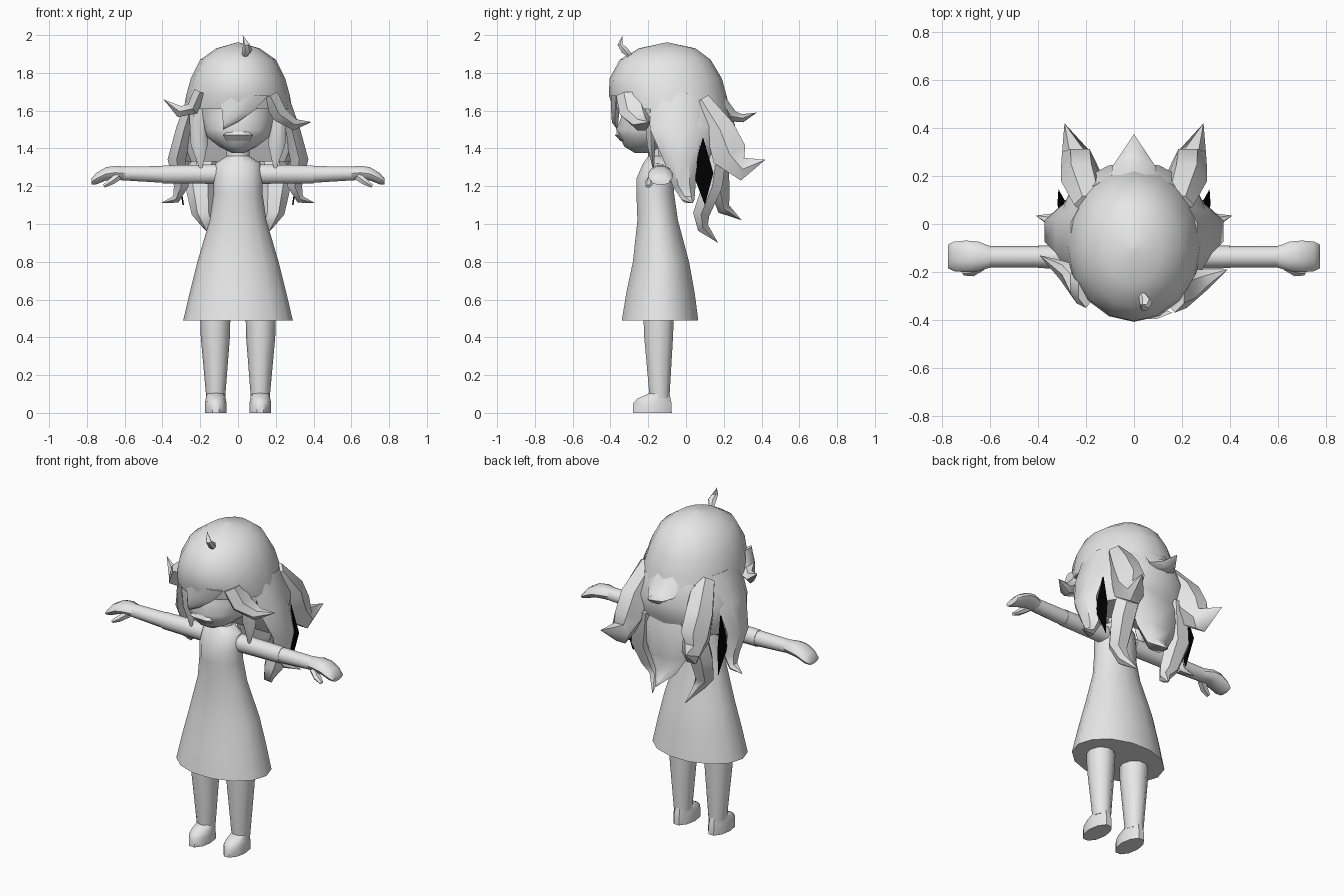
import bpy, bmesh, math
from mathutils import Vector


def material(name, rgb):
    m = bpy.data.materials.new(name)
    m.diffuse_color = (*rgb, 1)
    return m


GREY = material("light grey", (0.8, 0.8, 0.8))
BLACK = material("black", (0.0, 0.0, 0.0))
X, Y, Z = Vector((1, 0, 0)), Vector((0, 1, 0)), Vector((0, 0, 1))


def loft(name, rings, u=X, v=None, n=12, arc=(0, 360), mat=GREY, side=1, angle=45):
    """Closed loft through rings (x, y, z, a, b); a lies along u, b along v
    (or across the path when v is None). side=-1 mirrors it in x."""
    bm = bmesh.new()
    full = arc[1] - arc[0] == 360
    step = (arc[1] - arc[0]) / (n if full else n - 1)
    loops = []
    for i, (x, y, z, a, b) in enumerate(rings):
        p = Vector((x, y, z))
        w = v
        if w is None:
            t = Vector(rings[min(i + 1, len(rings) - 1)][:3]) - Vector(rings[max(i - 1, 0)][:3])
            w = t.cross(u).normalized()
        loop = []
        for k in range(n):
            th = math.radians(arc[0] + k * step)
            q = p + u * (a * math.cos(th)) + w * (b * math.sin(th))
            loop.append(bm.verts.new((q.x * side, q.y, q.z)))
        loops.append(loop)
    for lo, hi in zip(loops, loops[1:]):
        for k in range(n):
            j = (k + 1) % n
            bm.faces.new((lo[k], lo[j], hi[j], hi[k]))
    bm.faces.new(loops[0])
    bm.faces.new(loops[-1])
    bmesh.ops.remove_doubles(bm, verts=bm.verts, dist=0.0005)
    bmesh.ops.recalc_face_normals(bm, faces=bm.faces)
    me = bpy.data.meshes.new(name)
    bm.to_mesh(me)
    bm.free()
    me.materials.append(mat)
    me.polygons.foreach_set("use_smooth", [True] * len(me.polygons))
    me.set_sharp_from_angle(angle=math.radians(angle))
    ob = bpy.data.objects.new(name, me)
    bpy.context.collection.objects.link(ob)
    return ob


def pair(name, rings, **kw):
    loft(name + "_left", rings, side=1, **kw)
    loft(name + "_right", rings, side=-1, **kw)


def level(rows):
    """Rows (z, y_front, y_back, half_width) to horizontal rings."""
    return [(0, (f + b) / 2, z, w, (b - f) / 2) for z, f, b, w in rows]


# Dress and neck
loft("dress", level([
    (0.49, -0.345, 0.07, 0.29), (0.64, -0.32, 0.05, 0.255), (0.8, -0.285, 0.02, 0.215),
    (1.02, -0.26, -0.04, 0.15), (1.16, -0.265, -0.06, 0.13), (1.24, -0.265, -0.06, 0.13),
    (1.32, -0.23, -0.07, 0.12), (1.36, -0.2, -0.09, 0.06)]), v=Y, n=14)
loft("neck", level([(1.32, -0.2, -0.09, 0.06), (1.45, -0.2, -0.09, 0.06)]), v=Y, n=8)

# Legs and shoes
pair("leg", [(0.12, -0.145, 0.52, 0.08, 0.085), (0.12, -0.145, 0.4, 0.077, 0.08),
             (0.118, -0.14, 0.08, 0.05, 0.055)], v=Y, n=10)
pair("shoe", [(0.118, -0.178, 0, 0.058, 0.108), (0.118, -0.178, 0.05, 0.058, 0.107),
              (0.118, -0.17, 0.075, 0.053, 0.093), (0.118, -0.14, 0.105, 0.048, 0.055)],
     v=Y, n=10)

# Arms, sleeves, hands and thumbs
pair("sleeve", [(0.1, -0.14, 1.264, 0.05, 0.054), (0.4, -0.137, 1.262, 0.047, 0.05)],
     u=Y, v=Z, n=10)
pair("arm", [(0.38, -0.137, 1.262, 0.045, 0.047), (0.62, -0.137, 1.268, 0.045, 0.038)],
     u=Y, v=Z, n=10)
pair("hand", [(0.6, -0.137, 1.268, 0.045, 0.038), (0.65, -0.135, 1.272, 0.062, 0.038),
              (0.7, -0.135, 1.265, 0.066, 0.037), (0.75, -0.135, 1.24, 0.062, 0.032),
              (0.775, -0.135, 1.225, 0.05, 0.018)], u=Y, v=Z, n=10)
pair("thumb", [(0.63, -0.165, 1.255, 0.03, 0.025), (0.67, -0.19, 1.225, 0.028, 0.02),
               (0.71, -0.2, 1.2, 0.015, 0.01)], u=Y, n=6)

# Head
loft("head", level([
    (1.375, -0.27, -0.16, 0.03), (1.41, -0.33, -0.1, 0.1), (1.46, -0.355, -0.02, 0.165),
    (1.5, -0.375, 0.02, 0.18), (1.56, -0.35, 0.05, 0.2), (1.7, -0.35, 0.1, 0.22)]), v=Y, n=14)
loft("mouth", [(0, -0.345, 1.515, 0.01, 0.01), (0, -0.36, 1.47, 0.08, 0.018),
               (0, -0.335, 1.44, 0.06, 0.015)], v=Y, n=6, angle=20)

# Hair crown and the back curtain below it
loft("hair_crown", level([
    (1.61, -0.385, 0.23, 0.285), (1.68, -0.408, 0.215, 0.275), (1.77, -0.405, 0.19, 0.25),
    (1.87, -0.35, 0.13, 0.2), (1.93, -0.25, 0.05, 0.115), (1.96, -0.11, -0.09, 0.01)]),
    v=Y, n=16)
loft("hair_curtain", [(0, -0.07, 1.64, 0.28, 0.29), (0, -0.02, 1.52, 0.315, 0.28),
                      (0, 0.0, 1.42, 0.32, 0.23), (0, 0.02, 1.33, 0.28, 0.17)],
     v=Y, n=13, arc=(-28, 208))

# Side, back and lower locks
pair("side_lock", [(0.23, -0.06, 1.68, 0.13, 0.04), (0.285, -0.05, 1.5, 0.14, 0.05),
                   (0.325, -0.03, 1.34, 0.09, 0.055), (0.3, -0.01, 1.2, 0.06, 0.045),
                   (0.33, 0.01, 1.13, 0.035, 0.025), (0.41, 0.035, 1.11, 0, 0)], u=Y, n=6)
pair("back_lock", [(0.18, 0.08, 1.66, 0.07, 0.05), (0.22, 0.18, 1.5, 0.085, 0.09),
                   (0.225, 0.23, 1.37, 0.08, 0.11), (0.24, 0.3, 1.29, 0.06, 0.07),
                   (0.29, 0.42, 1.34, 0, 0)], n=6)
pair("lower_lock", [(0.16, 0.17, 1.42, 0.08, 0.06), (0.2, 0.14, 1.2, 0.08, 0.06),
                    (0.185, 0.08, 1.05, 0.06, 0.05), (0.15, 0.09, 0.98, 0.035, 0.035),
                    (0.11, 0.17, 0.9, 0, 0)], n=6)
loft("tail_lock", [(0, 0.12, 1.5, 0.2, 0.06), (0, 0.17, 1.35, 0.19, 0.06),
                   (0, 0.18, 1.18, 0.13, 0.06), (0, 0.2, 1.08, 0.07, 0.04),
                   (0, 0.295, 1.02, 0, 0)], n=6)
loft("back_spike", [(0, 0.17, 1.68, 0.1, 0.03), (0, 0.24, 1.57, 0.09, 0.04),
                    (0, 0.3, 1.56, 0.05, 0.025), (0, 0.375, 1.59, 0, 0)], n=6)
pair("front_strand", [(0.21, -0.19, 1.62, 0.05, 0.03), (0.205, -0.185, 1.42, 0.045, 0.025),
                      (0.195, -0.17, 1.27, 0, 0)], n=6)

# Dark gap between side and back locks
pair("hair_gap", [(0.3, 0.09, 1.46, 0, 0.004), (0.315, 0.09, 1.27, 0.055, 0.004),
                  (0.29, 0.1, 1.1, 0, 0.004)], u=Y, v=X, n=4, mat=BLACK)

# Fringe with one flick on each side, and the tuft on top
loft("fringe_middle", [(0.03, -0.37, 1.68, 0.13, 0.03), (0.0, -0.375, 1.6, 0.085, 0.025),
                       (-0.04, -0.375, 1.54, 0.04, 0.02), (-0.08, -0.365, 1.5, 0, 0)], n=6)
loft("fringe_right", [(-0.2, -0.27, 1.7, 0.08, 0.04), (-0.24, -0.25, 1.61, 0.08, 0.04),
                      (-0.31, -0.19, 1.595, 0.04, 0.035), (-0.395, -0.13, 1.66, 0, 0)],
     u=Y, n=6)
loft("fringe_left", [(0.17, -0.29, 1.68, 0.08, 0.05), (0.22, -0.27, 1.58, 0.08, 0.05),
                     (0.3, -0.235, 1.525, 0.045, 0.035), (0.39, -0.19, 1.54, 0, 0)],
     u=Y, n=6)
loft("tuft", [(0.03, -0.285, 1.88, 0.012, 0.012), (0.05, -0.325, 1.92, 0.027, 0.022),
              (0.045, -0.35, 1.95, 0.018, 0.015), (0.025, -0.335, 2.0, 0, 0)], n=6)
